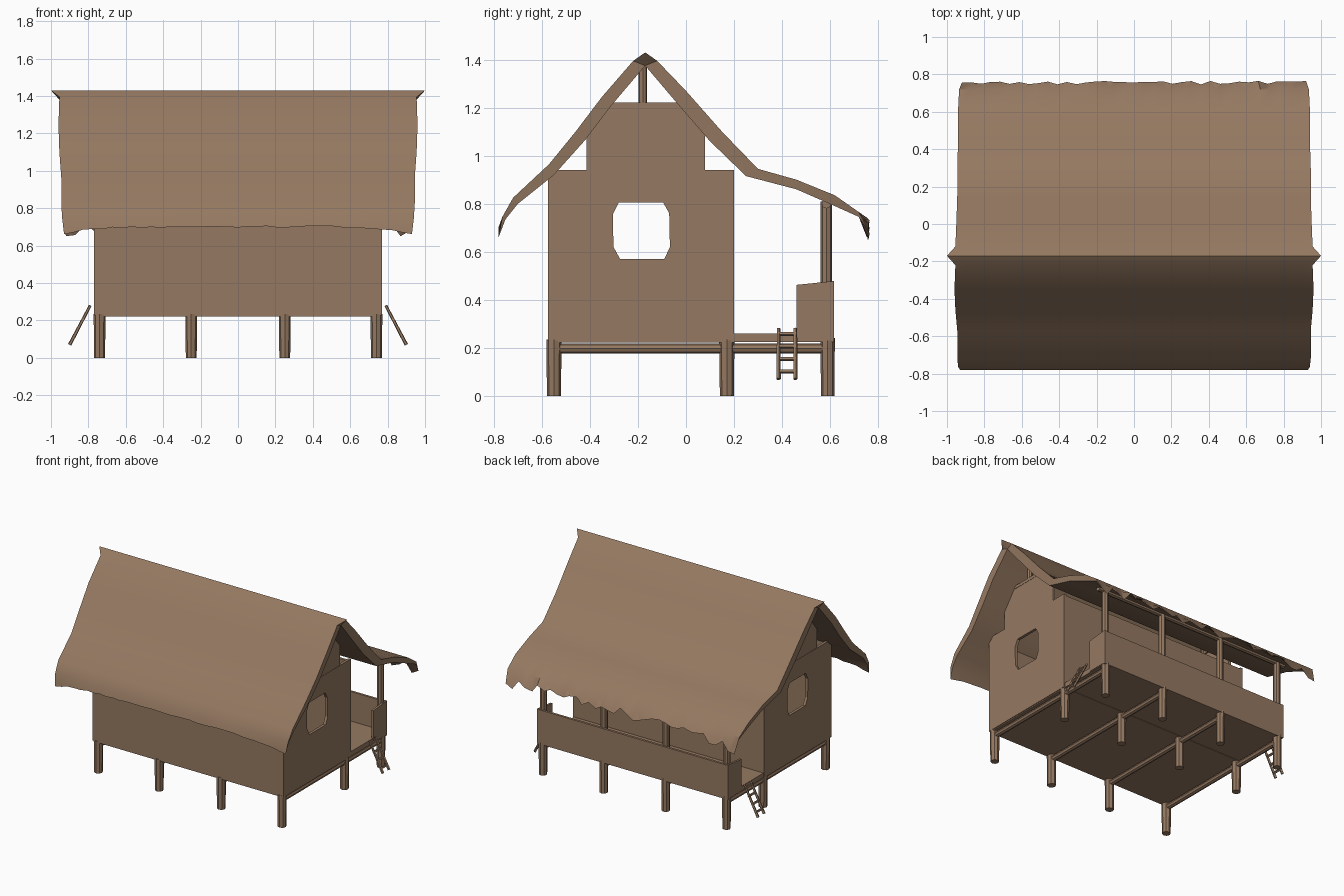
import bpy, bmesh, math, random
from mathutils import Vector

if "Cube" in bpy.data.objects:
    bpy.data.objects.remove(bpy.data.objects["Cube"])
random.seed(4)

wood = bpy.data.materials.new("weathered brown wood")
wood.diffuse_color = (0.30, 0.19, 0.12, 1)
wood.use_nodes = True
wood.node_tree.nodes["Principled BSDF"].inputs["Base Color"].default_value = wood.diffuse_color


def finish(name, bm, smooth=True):
    bmesh.ops.recalc_face_normals(bm, faces=bm.faces)
    me = bpy.data.meshes.new(name)
    bm.to_mesh(me)
    bm.free()
    ob = bpy.data.objects.new(name, me)
    bpy.context.collection.objects.link(ob)
    me.materials.append(wood)
    if smooth:
        bpy.context.view_layer.objects.active = ob
        bpy.ops.object.select_all(action='DESELECT')
        ob.select_set(True)
        bpy.ops.object.shade_smooth_by_angle(angle=math.radians(35))
    return ob


def box(name, x0, x1, y0, y1, z0, z1):
    bm = bmesh.new()
    bmesh.ops.create_cube(bm, size=1)
    for v in bm.verts:
        v.co = ((x0 + x1) / 2 + v.co.x * (x1 - x0),
                (y0 + y1) / 2 + v.co.y * (y1 - y0),
                (z0 + z1) / 2 + v.co.z * (z1 - z0))
    return finish(name, bm, False)


def pole(name, a, b, r1, r2=None, sides=8):
    a, b = Vector(a), Vector(b)
    d = b - a
    bm = bmesh.new()
    bmesh.ops.create_cone(bm, cap_ends=True, segments=sides, radius1=r1,
                          radius2=r2 or r1, depth=d.length)
    q = Vector((0, 0, 1)).rotation_difference(d)
    for v in bm.verts:
        v.co = (a + b) / 2 + q @ v.co
    return finish(name, bm)


def plate(name, pts, x0, x1, hole=None):
    """Panel in the y-z plane between x0 and x1, optionally with a hole."""
    bm = bmesh.new()
    loops = [[bm.verts.new((x, y, z)) for y, z in p]
             for p in ([pts, hole] if hole else [pts]) for x in (x0, x1)]
    n = len(pts)

    def band(p, q):
        for i in range(n):
            j = (i + 1) % n
            bm.faces.new((p[i], p[j], q[j], q[i]))
    band(loops[0], loops[1])
    if hole:
        band(loops[2], loops[3])
        band(loops[0], loops[2])
        band(loops[1], loops[3])
    else:
        bm.faces.new(loops[0])
        bm.faces.new(loops[1])
    return finish(name, bm, False)


# Thatched roof: closed profile (y, z, half length) swept along x
outer = [(-.78, .665, .93), (-.765, .745, .94), (-.72, .825, .945), (-.57, .965, .945),
         (-.46, 1.10, .955), (-.35, 1.245, .96), (-.22, 1.395, .955), (-.17, 1.43, 1.0),
         (-.12, 1.395, .955), (0, 1.27, .95), (.15, 1.10, .945), (.30, .945, .945),
         (.46, .90, .94), (.62, .835, .94), (.72, .765, .935), (.765, .665, .92)]
inner = [(.72, .745, .93), (.62, .79, .93), (.46, .86, .935), (.25, .915, .94),
         (.10, 1.06, .94), (-.03, 1.21, .945), (-.17, 1.375, .95), (-.31, 1.21, .955),
         (-.42, 1.065, .95), (-.55, .92, .94), (-.70, .80, .94), (-.752, .735, .935)]
prof = outer + inner
bm = bmesh.new()
rings = []
N = 36
for i in range(N + 1):
    t = -1 + 2 * i / N
    ring = []
    jag = random.uniform(-.03, .035)
    for k, (y, z, w) in enumerate(prof):
        if k == 0:
            z += .035 * (1 - t ** 6) + random.uniform(-.005, .005)
        if k == len(outer) - 1:              # ragged porch eave
            z += .04 * (1 - t ** 6) + jag
            y -= random.uniform(0, .02)
        ring.append(bm.verts.new((t * w, y, z)))
    rings.append(ring)
n = len(prof)
for a, b in zip(rings, rings[1:]):
    for i in range(n):
        j = (i + 1) % n
        bm.faces.new((a[i], a[j], b[j], b[i]))
for r in (rings[0], rings[-1]):              # end bands between outer and inner skins
    caps = bm.faces.new(r)
    bmesh.ops.triangulate(bm, faces=[caps])
finish("thatched_roof", bm)

# Long walls and floors
box("front_wall", -.77, .77, -.575, -.555, .23, .945)
box("porch_wall", -.77, .77, .18, .20, .23, .93)
box("house_floor", -.765, .765, -.57, .20, .222, .24)
box("porch_floor", -.765, .765, .20, .615, .225, .26)
box("porch_rail", -.77, .77, .60, .617, .225, .475)

# Gable ends
rect = [(-.45, .23), (.07, .23), (.20, .36), (.20, .80),
        (.20, .94), (-.575, .94), (-.575, .80), (-.575, .36)]
rect = [(-.575, .23), (.20, .23), (.20, .45), (.20, .94),
        (.05, .94), (-.575, .94), (-.575, .75), (-.575, .45)]
window = [(-.275, .57), (-.09, .57), (-.067, .62), (-.07, .76),
          (-.095, .805), (-.28, .805), (-.305, .755), (-.302, .62)]
gable = [(-.415, .94), (.08, .94), (.08, 1.085), (-.03, 1.21), (-.31, 1.21), (-.415, 1.085)]
for s, side in ((-1, "left"), (1, "right")):
    plate(side + "_end_wall", rect, s * .75, s * .77, window)
    plate(side + "_gable_panel", gable, s * .75, s * .768)
    pole(side + "_king_post", (s * .75, -.18, 1.2), (s * .75, -.18, 1.40), .018)
    box(side + "_collar_beam", s * .755 - .015, s * .755 + .015, -.31, -.03, 1.20, 1.222)
    # low return of the porch rail
    plate(side + "_rail_return", [(.46, .23), (.617, .23), (.617, .478), (.46, .462)],
          s * .755, s * .77)
    # leaning entrance ladder
    for y in (.385, .455):
        pole(side + "_ladder_rail", (s * .90, y, .07), (s * .79, y, .28), .01, .008, 5)
    for k in range(4):
        t = .15 + .25 * k
        x, z = .90 - .11 * t, .07 + .21 * t
        pole(side + "_ladder_rung", (s * x, .38, z), (s * x, .46, z), .009, None, 5)

# Stilts, porch posts and floor beams
for x in (-.74, -.25, .25, .74):
    for y in (-.55, .17):
        pole("stilt", (x, y, 0), (x, y, .235), .029, .032)
    pole("porch_stilt", (x, .59, 0), (x, .59, .24), .028, .03)
    pole("porch_post", (x, .585, .24), (x, .585, .81), .024)
    pole("floor_beam", (x, -.55, .197), (x, .60, .197), .02)
pole("porch_eave_beam", (-.8, .585, .80), (.8, .585, .80), .02)
